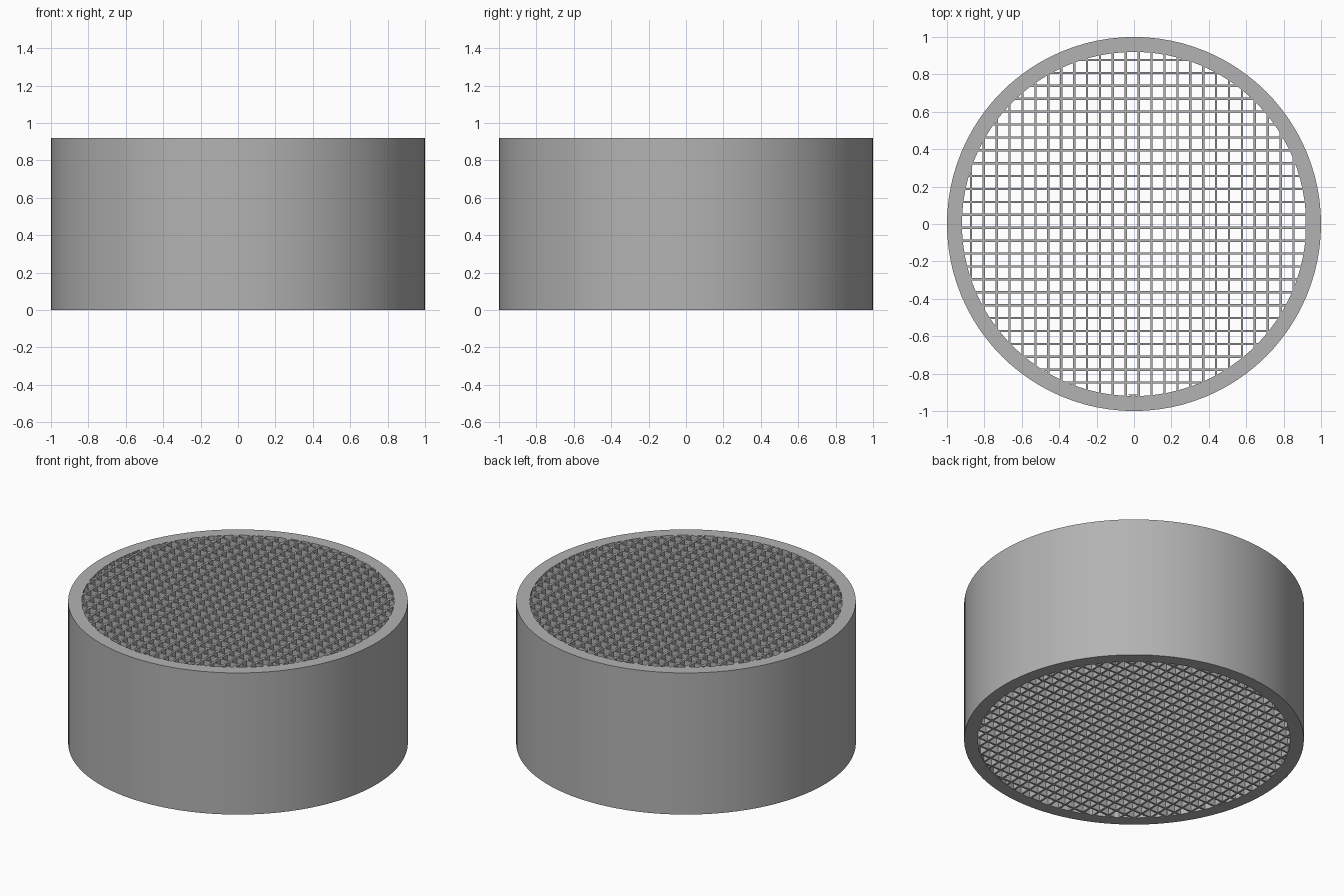
import bpy, bmesh, math

if "Cube" in bpy.data.objects:
    bpy.data.objects.remove(bpy.data.objects["Cube"], do_unlink=True)

HEIGHT = 0.92
OUTER, INNER = 1.0, 0.92
PITCH, HALF = 0.069, 0.006      # wall spacing and half thickness
X0, Y0 = 0.025, -0.02           # lattice offset from the axis
SIDES = 96

grey = bpy.data.materials.new("ceramic grey")
grey.use_nodes = True
colour = (0.45, 0.45, 0.45, 1)
grey.diffuse_color = colour
grey.node_tree.nodes["Principled BSDF"].inputs["Base Color"].default_value = colour


def make_object(name, bm):
    bmesh.ops.recalc_face_normals(bm, faces=bm.faces)
    mesh = bpy.data.meshes.new(name)
    bm.to_mesh(mesh)
    bm.free()
    mesh.materials.append(grey)
    obj = bpy.data.objects.new(name, mesh)
    bpy.context.collection.objects.link(obj)
    return obj


def prism(bm, outline):
    """Upright prism of full height over a plan outline."""
    low = [bm.verts.new((x, y, 0)) for x, y in outline]
    high = [bm.verts.new((x, y, HEIGHT)) for x, y in outline]
    bm.faces.new(low[::-1])
    bm.faces.new(high)
    n = len(outline)
    for i in range(n):
        j = (i + 1) % n
        bm.faces.new((low[i], low[j], high[j], high[i]))


def chord(a):
    """Half length of the bore's chord at offset a."""
    return math.sqrt(max(1e-6, (INNER + 0.001) ** 2 - a * a))


def offsets(start):
    lines = [start + PITCH * k for k in range(-15, 16)]
    return [a for a in lines if abs(a) - HALF < INNER]


# Outer ring: rectangular section turned about the axis
bm = bmesh.new()
section = [(INNER, 0), (OUTER, 0), (OUTER, HEIGHT), (INNER, HEIGHT)]
loop = [bm.verts.new((r, 0, z)) for r, z in section]
edges = [bm.edges.new((loop[i], loop[(i + 1) % 4])) for i in range(4)]
bmesh.ops.spin(bm, geom=loop + edges, cent=(0, 0, 0), axis=(0, 0, 1),
               angle=math.tau, steps=SIDES, use_merge=True)
bmesh.ops.remove_doubles(bm, verts=bm.verts, dist=1e-4)
ring = make_object("outer_ring", bm)
bpy.ops.object.select_all(action="DESELECT")
ring.select_set(True)
bpy.context.view_layer.objects.active = ring
bpy.ops.object.shade_smooth_by_angle(angle=math.radians(30))

# Long walls, front to back
xs, ys = offsets(X0), offsets(Y0)
bm = bmesh.new()
for x in xs:
    a, b = x - HALF, x + HALF
    prism(bm, [(a, -chord(a)), (b, -chord(b)), (b, chord(b)), (a, chord(a))])
make_object("long_walls", bm)

# Cross walls, fitted between the long walls
bm = bmesh.new()
stops = [-OUTER] + xs + [OUTER]
for y in ys:
    low, high = chord(y - HALF), chord(y + HALF)
    for left, right in zip(stops, stops[1:]):
        a, b = left + HALF, right - HALF
        if a >= min(low, high) or b <= -min(low, high):
            continue
        prism(bm, [(max(a, -low), y - HALF), (min(b, low), y - HALF),
                   (min(b, high), y + HALF), (max(a, -high), y + HALF)])
make_object("cross_walls", bm)
